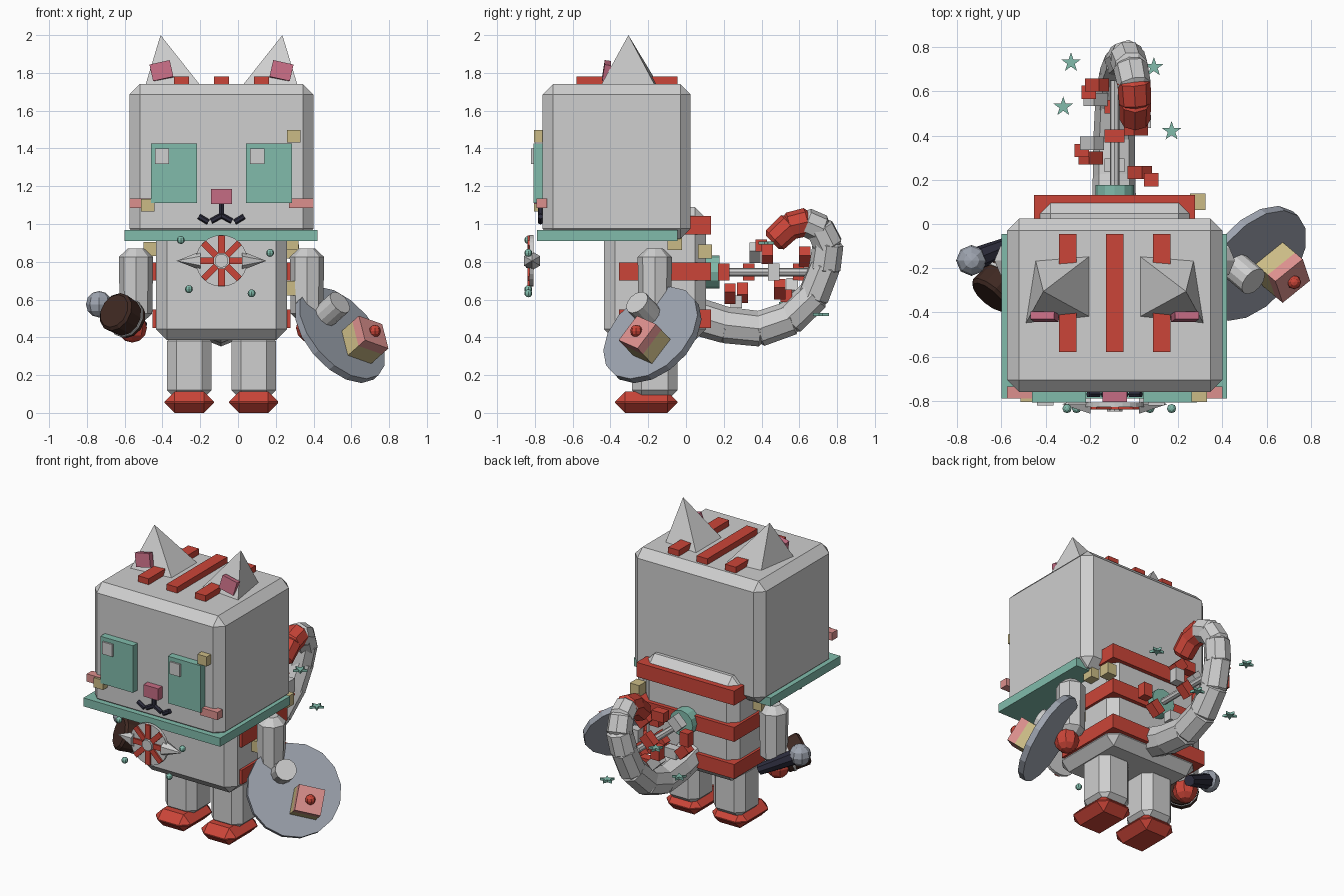
import bpy, bmesh
from math import sin, cos, pi
from mathutils import Vector, Matrix

if "Cube" in bpy.data.objects:
    bpy.data.objects.remove(bpy.data.objects["Cube"])

MID = -0.0875  # the plane of symmetry


def material(name, r, g, b):
    m = bpy.data.materials.new(name)
    m.use_nodes = True
    m.diffuse_color = (r, g, b, 1)
    m.node_tree.nodes["Principled BSDF"].inputs["Base Color"].default_value = (r, g, b, 1)
    return m


GREY = material("light grey", 0.62, 0.62, 0.62)
RED = material("red", 0.60, 0.06, 0.04)
TEAL = material("teal", 0.22, 0.50, 0.41)
ROSE = material("rose", 0.56, 0.15, 0.23)
PINK = material("pale pink", 0.72, 0.28, 0.27)
SAND = material("sand yellow", 0.60, 0.50, 0.24)
BROWN = material("dark brown", 0.05, 0.022, 0.016)
NAVY = material("dark navy", 0.025, 0.025, 0.045)
STEEL = material("blue grey", 0.34, 0.37, 0.43)


def finish(name, bm, mat, matrix=None):
    if matrix:
        bm.transform(matrix)
    bmesh.ops.recalc_face_normals(bm, faces=bm.faces)
    mesh = bpy.data.meshes.new(name)
    bm.to_mesh(mesh)
    bm.free()
    mesh.materials.append(mat)
    ob = bpy.data.objects.new(name, mesh)
    bpy.context.collection.objects.link(ob)
    return ob


def box(name, xs, ys, zs, mat, bevel=0, matrix=None):
    """Box between three ranges, with optional chamfered edges."""
    bm = bmesh.new()
    bmesh.ops.create_cube(bm, size=1)
    for v in bm.verts:
        v.co = [(a + b) / 2 + c * (b - a) for (a, b), c in zip((xs, ys, zs), v.co)]
    if bevel:
        bmesh.ops.bevel(bm, geom=bm.edges[:], offset=bevel, segments=1, affect='EDGES')
    return finish(name, bm, mat, matrix)


def block(name, centre, size, mat, bevel=0, rot=None):
    h = [s / 2 for s in size]
    m = Matrix.Translation(centre) @ (rot or Matrix())
    return box(name, *[(-s, s) for s in h], mat, bevel, m)


def rod(name, a, b, r1, r2, mat, sides=8, bevel=0):
    """Cylinder or cone from a to b, with optional chamfered ends."""
    a, b = Vector(a), Vector(b)
    bm = bmesh.new()
    bmesh.ops.create_cone(bm, cap_ends=True, segments=sides, radius1=r1, radius2=r2, depth=(b - a).length)
    if bevel:
        rims = [e for e in bm.edges if abs(e.verts[0].co.z - e.verts[1].co.z) < 1e-4]
        bmesh.ops.bevel(bm, geom=rims, offset=bevel, segments=1, affect='EDGES')
    turn = (b - a).to_track_quat('Z', 'Y').to_matrix().to_4x4()
    return finish(name, bm, mat, Matrix.Translation((a + b) / 2) @ turn)


def ball(name, centre, r, mat, u=8, v=6):
    bm = bmesh.new()
    bmesh.ops.create_uvsphere(bm, u_segments=u, v_segments=v, radius=r)
    return finish(name, bm, mat, Matrix.Translation(centre))


def both(x):
    """A left side x and its mirror on the right side."""
    return (("left", x, 1), ("right", 2 * MID - x, -1))


# Head, collar and body
box("head", (-0.575, 0.40), (-0.76, 0.025), (0.92, 1.74), GREY, 0.055)
box("collar", (-0.60, 0.42), (-0.79, -0.045), (0.91, 0.967), TEAL)
box("body", (-0.435, 0.26), (-0.435, 0.105), (0.385, 1.09), GREY, 0.058)
for i, z in enumerate((0.45, 0.70, 0.945)):
    box(f"body_stripe_{i}", (-0.452, 0.277), (-0.355, 0.132), (z, z + 0.097), RED)

# Head stripes
for i, x in enumerate((-0.30, MID, 0.125)):
    box(f"head_stripe_{i}", (x - 0.04, x + 0.04), (-0.58, -0.045), (1.70, 1.78), RED)

# Ears, eyes, cheeks, arms, legs
for side, x, s in both(0.235):
    bm = bmesh.new()
    base = [(-0.21, -0.145), (0.035, -0.165), (0.08, -0.45), (-0.21, -0.42)]
    ring = [bm.verts.new((x + s * px, py, 1.735)) for px, py in base]
    tip = bm.verts.new((x, -0.305, 2.0))
    bm.faces.new(ring)
    for i in range(4):
        bm.faces.new((ring[i], ring[(i + 1) % 4], tip))
    finish(side + "_ear", bm, GREY)
    block(side + "_inner_ear", (x - s * 0.005, -0.42, 1.81), (0.11, 0.035, 0.09), ROSE,
          rot=Matrix.Rotation(s * 0.22, 4, 'Y') @ Matrix.Rotation(-0.15, 4, 'X'))
for side, x, s in both(0.164):
    box(side + "_eye", (x - 0.122, x + 0.122), (-0.808, -0.75), (1.11, 1.427), TEAL)
    box(side + "_eye_glint", (x - 0.1, x - 0.025), (-0.82, -0.80), (1.317, 1.40), GREY)
for side, x, s in both(0.335):
    block(side + "_cheek", (x, -0.763, 1.11), (0.13, 0.055, 0.052), PINK)
for side, x, s in both(0.365):
    rod(side + "_arm", (x, -0.165, 0.87), (x, -0.165, 0.48), 0.092, 0.085, GREY, 8, 0.045)
    ball(side + "_hand", (x + s * 0.02, -0.18, 0.45), 0.078, RED)
for side, x, s in both(0.083):
    box(side + "_leg", (x - 0.118, x + 0.118), (-0.285, -0.045), (0.07, 0.43), GREY, 0.05)
    box(side + "_foot", (x - 0.13, x + 0.13), (-0.375, -0.045), (0.0, 0.113), RED, 0.053)

# Nose and mouth
box("nose", (MID - 0.055, MID + 0.055), (-0.805, -0.75), (1.105, 1.185), ROSE)
rod("mouth_stem", (MID, -0.77, 1.11), (MID, -0.77, 1.035), 0.014, 0.014, NAVY, 6)
for side, x, s in both(MID):
    rod(side + "_mouth_inner", (x, -0.77, 1.045), (x + s * 0.055, -0.77, 1.015), 0.015, 0.015, NAVY, 6)
    rod(side + "_mouth_outer", (x + s * 0.07, -0.77, 1.01), (x + s * 0.12, -0.77, 1.04), 0.015, 0.015, NAVY, 6)

# Small sand-coloured blocks
for i, c in enumerate([(0.295, -0.775, 1.465), (-0.478, -0.775, 1.10), (0.288, 0.10, 0.855),
                       (0.285, -0.06, 0.90), (0.288, -0.19, 0.66), (-0.465, -0.13, 0.868)]):
    block(f"sand_block_{i}", c, (0.07, 0.06 if i < 2 else 0.075, 0.065 if i < 2 else 0.075), SAND)

# Collar medallion with spokes, side spikes and beads
HUB = Vector((MID, -0.82, 0.805))
rod("medallion", HUB + Vector((0, 0.012, 0)), HUB - Vector((0, 0.008, 0)), 0.137, 0.137, GREY, 24)
rod("medallion_hub", HUB, HUB - Vector((0, 0.028, 0)), 0.037, 0.037, GREY, 10)
for i in range(8):
    turn = Matrix.Rotation(i * pi / 4, 4, 'Y')
    block(f"spoke_{i}", HUB + turn @ Vector((0.087, -0.011, 0)), (0.095, 0.016, 0.035), RED, rot=turn)
for side, x, s in both(MID):
    rod(side + "_spike", HUB + Vector((s * 0.11, 0.005, 0)), HUB + Vector((s * 0.238, 0.005, 0)), 0.05, 0, GREY, 6)
for i, (x, z) in enumerate([(-0.303, 0.915), (-0.26, 0.655), (0.072, 0.633), (0.17, 0.847)]):
    ball(f"bead_{i}", (x, -0.835, z), 0.021, TEAL)

# Tail, a chain of faceted links ending in a red tip
path = [(-0.09, 0.06, 0.51), (-0.09, 0.21, 0.465), (-0.09, 0.39, 0.445), (-0.085, 0.55, 0.50),
        (-0.07, 0.675, 0.62), (-0.05, 0.735, 0.77), (-0.03, 0.752, 0.89), (-0.015, 0.71, 0.975),
        (0.0, 0.635, 1.01), (0.005, 0.55, 0.99), (0.005, 0.475, 0.92)]
for i, (a, b) in enumerate(zip(path, path[1:])):
    a, b = Vector(a), Vector(b)
    d = (b - a).normalized() * 0.025
    r = 0.10 - 0.003 * i
    rod(f"tail_link_{i}", a - d, b + d, r, r - 0.004, RED if i > 7 else GREY, 8, 0.02)

# Back key: hub, shaft and a spiral of blocks
rod("key_hub", (MID, 0.10, 0.745), (MID, 0.177, 0.745), 0.087, 0.087, TEAL, 12)
rod("key_shaft", (MID, 0.16, 0.745), (MID, 0.65, 0.745), 0.022, 0.022, GREY, 8)
for i in range(14):
    a = i * pi / 4
    r = 0.165 - 0.004 * i
    block(f"spiral_block_{i}", (MID + r * cos(a), 0.20 + 0.033 * i, 0.745 - r * sin(a)),
          (0.065, 0.06, 0.09), GREY if i % 3 == 2 else RED, rot=Matrix.Rotation(a, 4, 'Y'))

# Stars floating round the tail
for i, c in enumerate([(-0.285, 0.73, 0.84), (0.09, 0.71, 0.52), (-0.32, 0.53, 0.58), (0.17, 0.42, 0.90)]):
    bm = bmesh.new()
    pts = []
    for k in range(10):
        r = 0.018 if k % 2 else 0.046
        pts.append(bm.verts.new((r * sin(k * pi / 5), r * cos(k * pi / 5), -0.008)))
    face = bm.faces.new(pts)
    up = bmesh.ops.extrude_face_region(bm, geom=[face])["geom"]
    bmesh.ops.translate(bm, vec=(0, 0, 0.016), verts=[g for g in up if isinstance(g, bmesh.types.BMVert)])
    finish(f"star_{i}", bm, TEAL, Matrix.Translation(c))

# Shield on the left hand, with a can and a capped block on its face
n = Vector((0.63, -0.53, 0.56)).normalized()
across = Vector((0, 0, 1)).cross(n).normalized()
frame = Matrix((across, n.cross(across), n)).transposed().to_4x4()
C = Vector((0.54, -0.178, 0.413))
rod("shield", C - n * 0.02, C + n * 0.02, 0.295, 0.295, STEEL, 16)
can = Vector((0.54, -0.26, 0.585))
rod("shield_can", can - n * 0.16, can, 0.068, 0.068, GREY, 12)
roll = frame @ Matrix.Rotation(-0.33, 4, 'Z')
spot = C + Vector((0.077, 0.005, -0.075))
block("shield_block", spot + n * 0.06, (0.165, 0.165, 0.09), SAND, rot=roll)
block("shield_block_cap", spot + n * 0.132, (0.165, 0.165, 0.055), PINK, rot=roll)
ball("shield_button", spot + n * 0.17, 0.032, RED)

# Mallet and knobbed baton in the right hand
axis = Vector((-0.55, -0.65, 0.32)).normalized()
M = Vector((-0.605, -0.27, 0.51))
rod("mallet_head", M - axis * 0.075, M + axis * 0.085, 0.098, 0.108, BROWN, 12, 0.015)
rod("mallet_band", M - axis * 0.035, M - axis * 0.02, 0.106, 0.106, GREY, 12)
rod("baton_handle", (-0.50, -0.07, 0.45), (-0.72, -0.16, 0.567), 0.035, 0.052, NAVY, 8)
ball("baton_knob", (-0.735, -0.165, 0.575), 0.07, STEEL)
